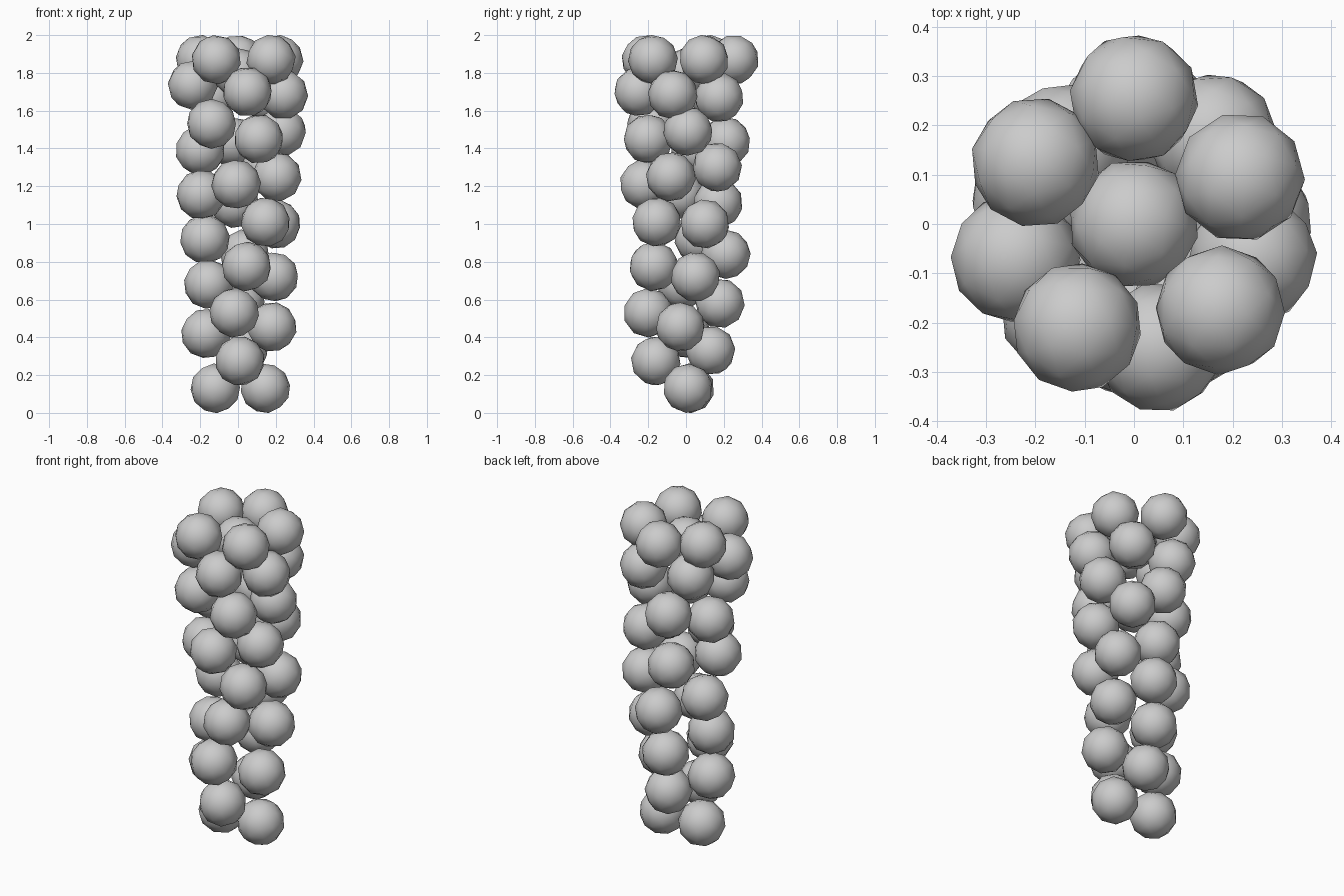
import bpy, bmesh, math, random
from mathutils import Euler

random.seed(4)
RADIUS = 0.132

grey = bpy.data.materials.new("light_grey")
grey.diffuse_color = (0.6, 0.6, 0.6, 1)

# One faceted ball shared by the whole cluster
ball_mesh = bpy.data.meshes.new("ball")
bm = bmesh.new()
bmesh.ops.create_icosphere(bm, subdivisions=2, radius=RADIUS)
for f in bm.faces:
    f.smooth = True
bm.to_mesh(ball_mesh)
bm.free()
ball_mesh.materials.append(grey)


def add_balls(name, centres):
    """Place balls, each turned at random."""
    for i, c in enumerate(centres, 1):
        ob = bpy.data.objects.new(f"{name}_{i}", ball_mesh)
        ob.location = c
        ob.rotation_euler = Euler([random.uniform(0, math.tau) for _ in range(3)])
        bpy.context.collection.objects.link(ob)


# Narrow base: pairs that alternate side to side and front to back
add_balls("base_ball", [
    (-0.12, 0.02, 0.13), (0.145, 0.01, 0.13),
    (0.01, -0.16, 0.275), (0.025, 0.13, 0.33),
    (-0.17, 0.0, 0.42), (0.18, -0.03, 0.455),
    (-0.02, -0.20, 0.53), (0.01, 0.18, 0.58),
])
# Lower stalk
add_balls("lower_ball", [
    (-0.155, -0.02, 0.68), (0.19, 0.05, 0.72),
    (0.045, -0.17, 0.775), (0.035, 0.21, 0.84),
    (-0.175, 0.07, 0.92), (0.20, 0.10, 1.0),
    (0.145, -0.155, 1.01), (-0.02, 0.17, 1.11),
])
# Upper stalk, wider rings
add_balls("upper_ball", [
    (-0.195, -0.03, 1.155), (-0.01, -0.22, 1.21),
    (0.205, -0.08, 1.25), (0.15, 0.165, 1.30),
    (-0.20, 0.05, 1.39), (-0.03, 0.21, 1.435),
    (0.11, -0.20, 1.45), (0.23, 0.01, 1.49),
    (-0.14, -0.18, 1.53),
])
# Shoulder ring of five
add_balls("shoulder_ball", [
    (0.16, 0.175, 1.67), (0.24, -0.07, 1.685), (0.05, -0.25, 1.70),
    (-0.24, -0.07, 1.735), (-0.14, 0.155, 1.675),
])
# Crown ring of five around a sunken middle ball
add_balls("crown_ball", [
    (0.0, 0.255, 1.87), (0.215, 0.095, 1.87), (0.175, -0.175, 1.87),
    (-0.115, -0.21, 1.87), (-0.20, 0.125, 1.87), (0.0, 0.0, 1.80),
])
